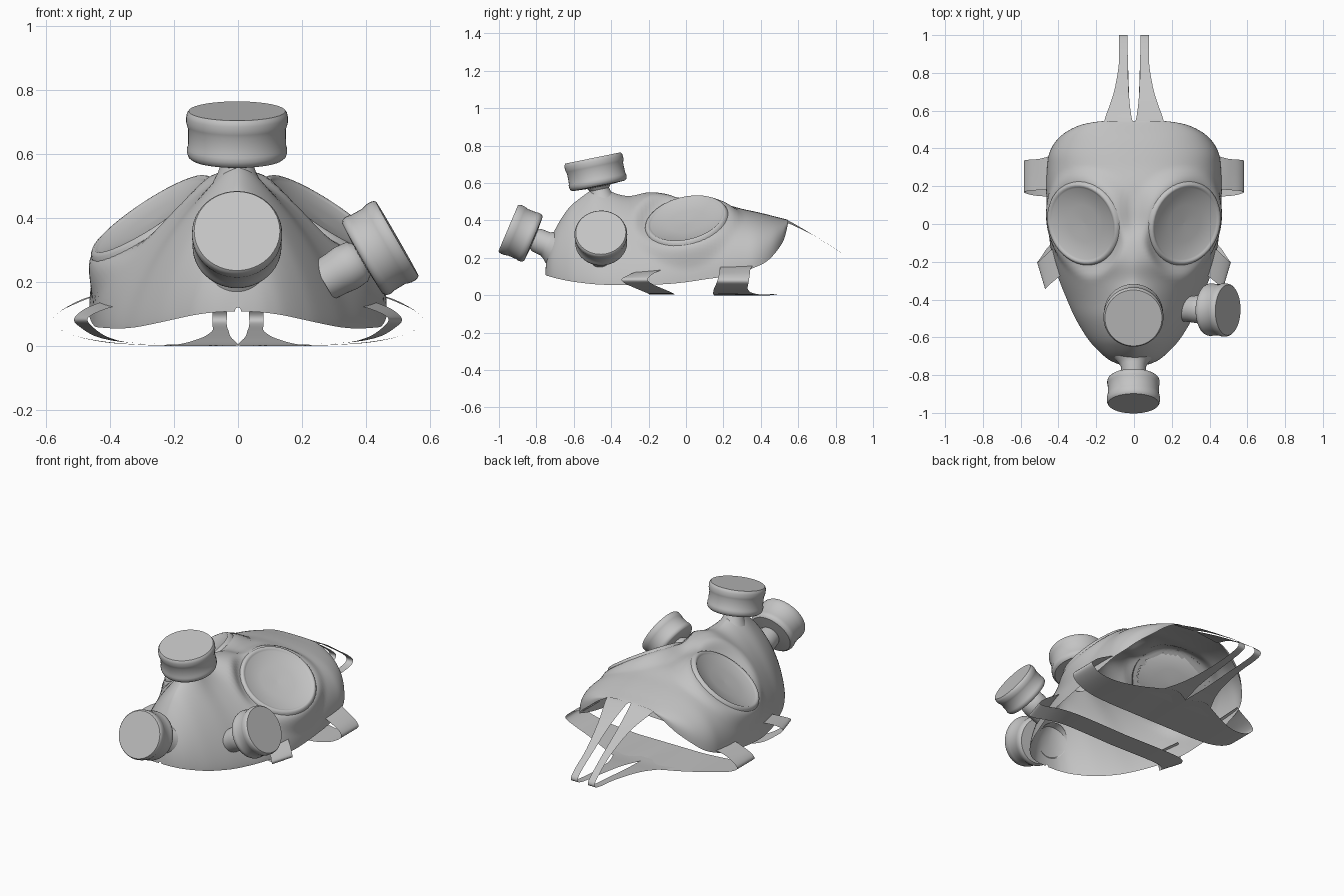
import bpy, bmesh, math
from mathutils import Vector

grey = bpy.data.materials.new("plain_grey")
grey.diffuse_color = (0.55, 0.55, 0.55, 1)


def finish(name, bm, angle=40):
    bmesh.ops.recalc_face_normals(bm, faces=bm.faces[:])
    me = bpy.data.meshes.new(name)
    bm.to_mesh(me)
    bm.free()
    me.materials.append(grey)
    ob = bpy.data.objects.new(name, me)
    bpy.context.collection.objects.link(ob)
    bpy.ops.object.select_all(action='DESELECT')
    ob.select_set(True)
    bpy.context.view_layer.objects.active = ob
    bpy.ops.object.shade_smooth_by_angle(angle=math.radians(angle))
    return ob


def spline(rows, sub):
    """Catmull-Rom through rows of numbers."""
    out = []
    for i in range(len(rows) - 1):
        a, b, c, d = (rows[max(i - 1, 0)], rows[i], rows[i + 1],
                      rows[min(i + 2, len(rows) - 1)])
        for s in range(sub):
            t = s / sub
            out.append([0.5 * (2 * q + (r - p) * t + (2 * p - 5 * q + 4 * r - w) * t * t
                               + (3 * q - p - 3 * r + w) * t ** 3)
                        for p, q, r, w in zip(a, b, c, d)])
    out.append(list(rows[-1]))
    return out


def skin(bm, rings, closed=False):
    for r0, r1 in zip(rings, rings[1:]):
        n = len(r0)
        for i in range(n if closed else n - 1):
            j = (i + 1) % n
            bm.faces.new((r0[i], r0[j], r1[j], r1[i]))


def revolve(name, base, axis, profile, seg=48, angle=40):
    """Turn (radius, height) points around an axis."""
    bm = bmesh.new()
    base = Vector(base)
    q = Vector((0, 0, 1)).rotation_difference(Vector(axis).normalized())
    rings = []
    for r, h in profile:
        r = max(r, 0.0005)
        rings.append([bm.verts.new(base + q @ Vector((r * math.cos(k * math.tau / seg),
                                                      r * math.sin(k * math.tau / seg), h)))
                      for k in range(seg)])
    skin(bm, rings, True)
    bm.faces.new(rings[-1])
    return finish(name, bm, angle)


def ribbon(name, pairs, sub=5):
    """Thin strap from pairs of edge points, mirrored in x."""
    bm = bmesh.new()
    for s in (1, -1):
        rings = []
        for p in spline(pairs, sub):
            a, b = Vector(p[:3]), Vector(p[3:])
            ring = [a.lerp(b, k / 3) for k in range(4)]
            rings.append([bm.verts.new((s * v.x, v.y, max(v.z, 0))) for v in ring])
        skin(bm, rings)
    bmesh.ops.remove_doubles(bm, verts=bm.verts[:], dist=0.0005)
    finish(name, bm, 60)


# Goggle placement
GC = Vector((0.275, 0, 0.408))
GN = Vector((0.54, -0.2, 0.815)).normalized()

# Face shell stations: y, half width, ridge height, rim height, section exponent
stations = [
    (-0.752, 0.01, 0.12, 0.108, 2.0), (-0.747, 0.06, 0.18, 0.106, 2.0),
    (-0.735, 0.10, 0.25, 0.102, 1.9), (-0.71, 0.145, 0.33, 0.095, 1.75),
    (-0.66, 0.20, 0.42, 0.083, 1.6), (-0.60, 0.25, 0.49, 0.072, 1.5),
    (-0.50, 0.31, 0.535, 0.06, 1.45), (-0.40, 0.355, 0.535, 0.055, 1.45),
    (-0.30, 0.395, 0.53, 0.055, 1.55), (-0.20, 0.425, 0.55, 0.057, 1.7),
    (-0.10, 0.445, 0.54, 0.06, 1.95), (0.0, 0.455, 0.505, 0.07, 2.2),
    (0.10, 0.462, 0.495, 0.085, 2.4), (0.20, 0.465, 0.487, 0.10, 2.4),
    (0.30, 0.46, 0.462, 0.125, 2.4), (0.37, 0.45, 0.447, 0.15, 2.4),
    (0.43, 0.42, 0.433, 0.18, 2.4), (0.48, 0.37, 0.42, 0.23, 2.4),
    (0.52, 0.295, 0.41, 0.29, 2.4), (0.538, 0.22, 0.405, 0.35, 2.4),
    (0.545, 0.16, 0.402, 0.385, 2.4)]
bm = bmesh.new()
rings = []
U = 80
for y, w, zt, zb, n in spline(stations, 5):
    ring = []
    for i in range(U + 1):
        a = math.pi * (i / U - 0.5)
        s = 1 if a >= 0 else -1
        p = Vector((w * abs(math.sin(a)) ** (2 / n), y,
                    zb + (zt - zb) * max(math.cos(a), 0) ** (2 / n)))
        # swell towards the top filter neck
        p.z += 0.035 * math.exp(-(p.x ** 2 + (y + 0.467) ** 2) / 0.007)
        # flatten the shell into the goggle seat
        rel = p - GC
        h = rel.dot(GN)
        d = (rel - GN * h).length
        k = min(max((0.30 - d) / 0.085, 0), 1)
        k = k * k * (3 - 2 * k) * min(p.x / 0.06, 1)
        p -= GN * (h + 0.012) * k
        ring.append(bm.verts.new((s * p.x, p.y, p.z)))
    rings.append(ring)
skin(bm, rings)
holes = []
for f in bm.faces:
    c = f.calc_center_median()
    rel = Vector((abs(c.x), c.y, c.z)) - GC
    if (rel - GN * rel.dot(GN)).length < 0.19 and abs(rel.dot(GN)) < 0.12:
        holes.append(f)
bmesh.ops.delete(bm, geom=holes, context='FACES')
finish("face_shell", bm, 60)

# Goggles: soft rim with a shallow lens
rim = [(0.228, -0.016), (0.222, -0.004), (0.214, 0.003), (0.206, 0.004),
       (0.199, -0.001), (0.192, -0.005), (0.10, -0.016), (0, -0.022)]
for s, side in ((1, "right"), (-1, "left")):
    revolve("goggle_" + side, (s * GC.x, GC.y, GC.z), (s * GN.x, GN.y, GN.z), rim, angle=60)

# Filter canisters
can = [(0.40, -0.03), (0.90, 0.0), (0.96, 0.05), (0.985, 0.13), (0.985, 0.22),
       (0.965, 0.28), (0.96, 0.62), (0.985, 0.70), (1.0, 0.77), (1.0, 0.88),
       (0.985, 0.95), (0.95, 1.0), (0, 1.0)]


def canister(name, base, axis, r, h, neck):
    revolve(name, base, axis, neck + [(a * r, b * h) for a, b in can], angle=35)


canister("top_filter", (-0.003, -0.467, 0.585), (0, -0.2, 0.98), 0.159, 0.152,
         [(0.075, -0.075), (0.06, -0.045), (0.052, -0.02)])
canister("front_filter", (-0.003, -0.816, 0.302), (0, -0.92, 0.39), 0.141, 0.146,
         [(0.10, -0.12), (0.078, -0.09), (0.067, -0.07), (0.065, -0.02)])
canister("side_filter", (0.389, -0.453, 0.273), (0.87, -0.02, 0.5), 0.141, 0.125,
         [(0.066, -0.14), (0.07, -0.09), (0.074, -0.06), (0.07, -0.02)])

# Twin head straps looping from the forehead back to the harness
ribbon("head_straps", [
    (0.0, 0.53, 0.406, 0.16, 0.53, 0.39), (0.014, 0.57, 0.387, 0.15, 0.57, 0.375),
    (0.028, 0.70, 0.31, 0.106, 0.70, 0.31), (0.032, 0.85, 0.212, 0.08, 0.85, 0.212),
    (0.035, 0.96, 0.135, 0.08, 0.96, 0.135), (0.035, 1.0, 0.09, 0.08, 1.0, 0.09),
    (0.035, 0.96, 0.065, 0.08, 0.96, 0.065), (0.03, 0.80, 0.048, 0.08, 0.80, 0.048),
    (0.022, 0.60, 0.027, 0.11, 0.60, 0.027), (0.002, 0.46, 0.008, 0.17, 0.46, 0.008),
    (0.0, 0.38, 0.002, 0.22, 0.38, 0.002)])

# Back harness plate with side loops up to the shell
ribbon("harness_plate", [
    (0, 0.15, 0, 0, 0.45, 0), (0.1, 0.15, 0, 0.1, 0.49, 0.006),
    (0.2, 0.15, 0, 0.2, 0.45, 0.004), (0.3, 0.147, 0.003, 0.3, 0.40, 0.004),
    (0.42, 0.145, 0.012, 0.42, 0.35, 0.014), (0.52, 0.15, 0.035, 0.52, 0.33, 0.035),
    (0.58, 0.165, 0.07, 0.58, 0.335, 0.07), (0.56, 0.175, 0.105, 0.56, 0.34, 0.105),
    (0.50, 0.18, 0.135, 0.50, 0.345, 0.14), (0.45, 0.185, 0.155, 0.445, 0.36, 0.16)])

# Lower strap across the jaw
ribbon("jaw_strap", [
    (0, -0.20, 0.004, 0, -0.065, 0.004), (0.3, -0.20, 0.008, 0.3, -0.065, 0.008),
    (0.40, -0.24, 0.025, 0.43, -0.10, 0.025), (0.455, -0.32, 0.06, 0.495, -0.18, 0.06),
    (0.47, -0.345, 0.085, 0.512, -0.205, 0.085), (0.44, -0.315, 0.105, 0.48, -0.175, 0.115),
    (0.385, -0.27, 0.125, 0.42, -0.12, 0.14)])
